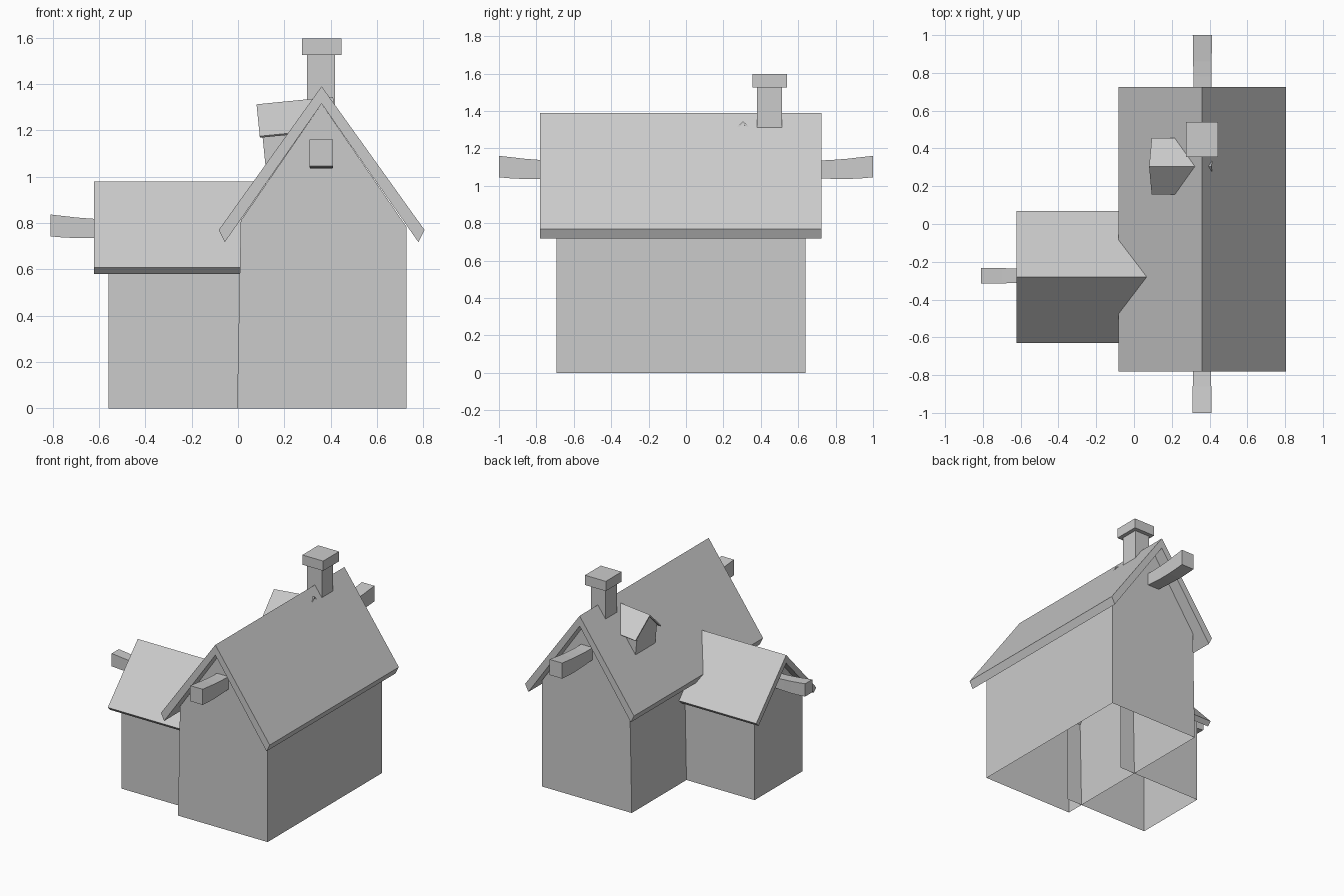
import bpy, bmesh, math
from mathutils import Matrix, Vector

if "Cube" in bpy.data.objects:
    bpy.data.objects.remove(bpy.data.objects["Cube"])


def finish(name, bm):
    bmesh.ops.recalc_face_normals(bm, faces=bm.faces)
    me = bpy.data.meshes.new(name)
    bm.to_mesh(me)
    bm.free()
    ob = bpy.data.objects.new(name, me)
    bpy.context.collection.objects.link(ob)
    return ob


def prism(name, profile, axis, a, b, open_bottom=False, open_end=False):
    """Extrude a (side, z) profile along x or y; the last edge can stay open."""
    bm = bmesh.new()
    rings = []
    for t in (a, b):
        rings.append([bm.verts.new((u, t, z) if axis == 'y' else (t, u, z)) for u, z in profile])
    n = len(profile)
    for i in range(n - 1 if open_bottom else n):
        j = (i + 1) % n
        bm.faces.new((rings[0][i], rings[0][j], rings[1][j], rings[1][i]))
    bm.faces.new(rings[0])
    if not open_end:
        bm.faces.new(rings[1])
    return finish(name, bm)


def chevron(c, top, half, drop, inset, inner_top, inner_drop):
    """Roof cross-section: outer eaves, ridge, then the underside."""
    return [(c - half, drop), (c, top), (c + half, drop),
            (c + half - inset, inner_drop), (c, inner_top), (c - half + inset, inner_drop)]


def box(name, x0, x1, y0, y1, z0, z1):
    return prism(name, [(x0, z0), (x0, z1), (x1, z1), (x1, z0)], 'y', y0, y1)


def beam(name, tip, inward, scale):
    """Slightly bowed ridge beam running inward from its tip."""
    side = Vector((-inward.y, inward.x, 0))
    bm = bmesh.new()
    prev = None
    for d, lo, hi, half in ((0, 0.005, 0.12, 0.051), (0.07, -0.001, 0.112, 0.05),
                            (0.14, -0.004, 0.104, 0.049), (0.22, -0.003, 0.098, 0.047),
                            (0.28, 0, 0.095, 0.047), (0.4, 0.008, 0.095, 0.047)):
        ring = [bm.verts.new(tip + (inward * d + side * s * half + Vector((0, 0, z))) * scale)
                for s, z in ((-1, lo), (1, lo), (1, hi), (-1, hi))]
        if prev:
            for i in range(4):
                j = (i + 1) % 4
                bm.faces.new((prev[i], prev[j], ring[j], ring[i]))
        else:
            bm.faces.new(ring)
        prev = ring
    bm.faces.new(prev)
    return finish(name, bm)


# Main house, open underneath
prism("main_walls", [(0.727, 0), (0.727, 0.784), (0.361, 1.315), (0.012, 0.81), (-0.004, 0)],
      'y', -0.693, 0.638, open_bottom=True)
prism("main_roof", chevron(0.361, 1.39, 0.444, 0.77, 0.026, 1.315, 0.717), 'y', -0.78, 0.725)

# Side wing, open underneath and where it enters the house
prism("wing_walls", [(0.0, 0), (0.0, 0.624), (-0.28, 0.92), (-0.56, 0.624), (-0.56, 0)],
      'x', -0.56, 0.12, open_bottom=True, open_end=True)
prism("wing_roof", chevron(-0.28, 0.98, 0.35, 0.608, 0.028, 0.92, 0.58), 'x', -0.622, 0.12)

# Dormer, tipped a little so that its ridge rises into the roof
tilt = Matrix.Translation((0.08, 0.305, 1.312)) @ Matrix.Rotation(-math.radians(5.7), 4, 'Y')
parts = [
    prism("dormer_walls", [(0.115, -0.33), (0.115, -0.119), (0, -0.013), (-0.115, -0.119), (-0.115, -0.33)],
          'x', 0.012, 0.25),
    prism("dormer_roof", chevron(0, 0, 0.15, -0.138, 0.007, -0.013, -0.145), 'x', 0, 0.332),
]
for part in parts:
    part.data.transform(tilt)

# Chimney
box("chimney_stack", 0.298, 0.418, 0.38, 0.512, 1.2, 1.53)
box("chimney_cap", 0.276, 0.446, 0.356, 0.541, 1.525, 1.597)

# Ridge beams under each gable
beam("front_beam", Vector((0.36, -1, 1.04)), Vector((0, 1, 0)), 1)
beam("back_beam", Vector((0.362, 1, 1.04)), Vector((0, -1, 0)), 1)
beam("wing_beam", Vector((-0.81, -0.274, 0.738)), Vector((1, 0, 0)), 0.82)
